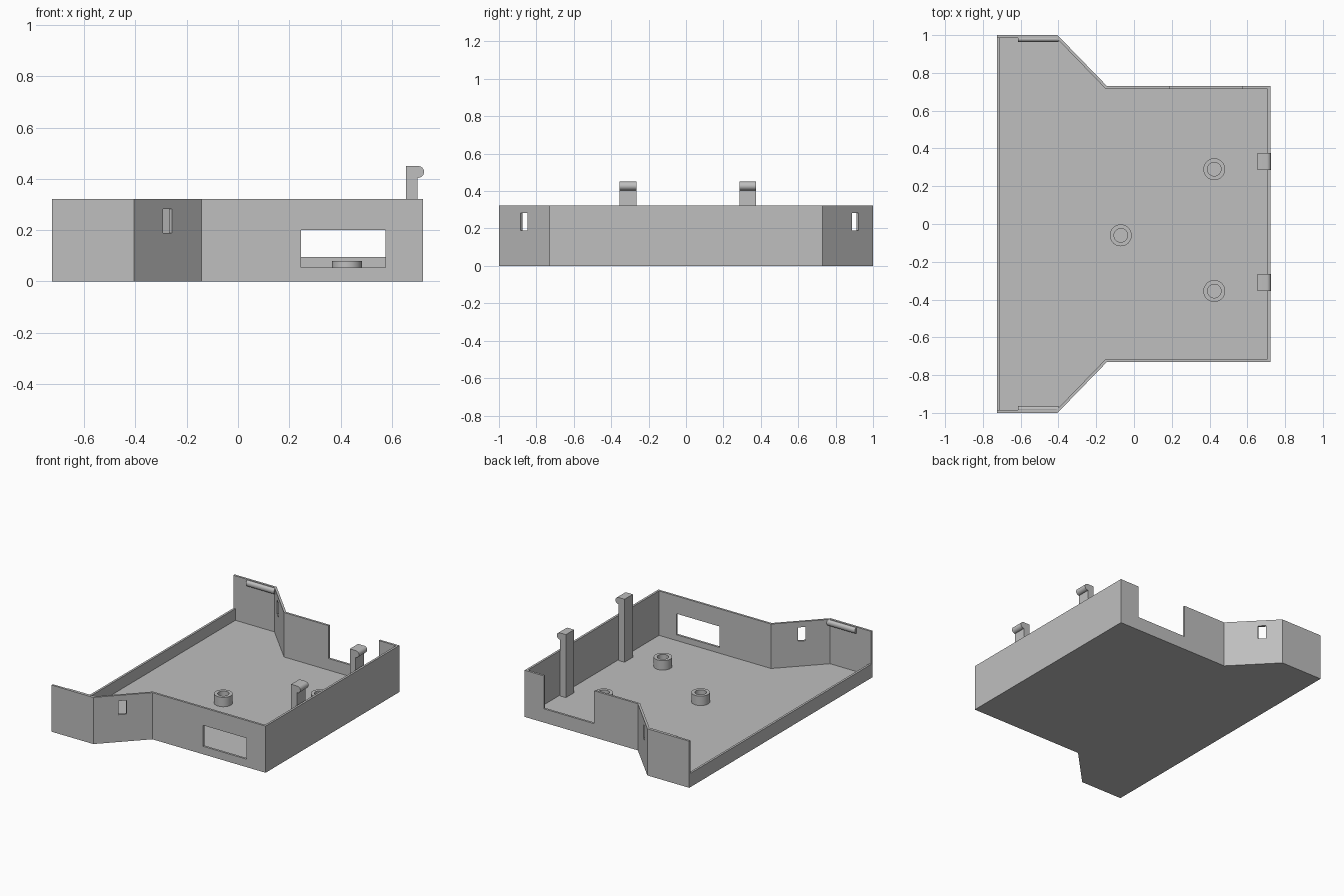
import bpy, bmesh, math
from mathutils import Vector, Matrix

cube = bpy.data.objects.get("Cube")
if cube:
    bpy.data.objects.remove(cube)

grey = bpy.data.materials.new("light grey plastic")
grey.use_nodes = True
COLOUR = (0.52, 0.52, 0.52, 1)
grey.diffuse_color = COLOUR
grey.node_tree.nodes["Principled BSDF"].inputs["Base Color"].default_value = COLOUR

WALL, FLOOR, LOW, TOP = 0.015, 0.015, 0.095, 0.322


def finish(name, bm):
    bmesh.ops.recalc_face_normals(bm, faces=bm.faces)
    mesh = bpy.data.meshes.new(name)
    bm.to_mesh(mesh)
    bm.free()
    mesh.materials.append(grey)
    ob = bpy.data.objects.new(name, mesh)
    bpy.context.collection.objects.link(ob)
    return ob


def prism(name, points, shift):
    """Extrude a closed loop of 3D points along a vector."""
    bm = bmesh.new()
    face = bm.faces.new([bm.verts.new(p) for p in points])
    new = bmesh.ops.extrude_face_region(bm, geom=[face])["geom"]
    bmesh.ops.translate(bm, vec=shift,
                        verts=[v for v in new if isinstance(v, bmesh.types.BMVert)])
    return finish(name, bm)


def box(name, x0, x1, y0, y1, z0, z1):
    pts = [(x0, y0, z0), (x1, y0, z0), (x1, y1, z0), (x0, y1, z0)]
    return prism(name, pts, (0, 0, z1 - z0))


def cut(target, cutter):
    mod = target.modifiers.new("cut", "BOOLEAN")
    mod.operation, mod.solver, mod.object = "DIFFERENCE", "EXACT", cutter
    bpy.context.view_layer.objects.active = target
    bpy.ops.object.modifier_apply(modifier=mod.name)
    bpy.data.objects.remove(cutter)


def smooth(ob):
    bpy.ops.object.select_all(action="DESELECT")
    ob.select_set(True)
    bpy.context.view_layer.objects.active = ob
    bpy.ops.object.shade_smooth_by_angle(angle=math.radians(35))


def inset(loop, d):
    """Offset a counter-clockwise outline inwards with mitred corners."""
    out = []
    for i, p in enumerate(loop):
        a = (p - loop[i - 1]).normalized()
        b = (loop[(i + 1) % len(loop)] - p).normalized()
        na, nb = Vector((-a.y, a.x)), Vector((-b.y, b.x))
        out.append(p + (na + nb) * d / (1 + na.dot(nb)))
    return out


# Tray: flared outline, hollowed out
half = [Vector(p) for p in ((-0.725, -1), (-0.405, -1), (-0.143, -0.73), (0.722, -0.73))]
outline = half + [Vector((p.x, -p.y)) for p in reversed(half)]
tray = prism("tray", [(p.x, p.y, 0) for p in outline], (0, 0, TOP))
cut(tray, prism("hollow", [(p.x, p.y, FLOOR) for p in inset(outline, WALL)], (0, 0, 1)))

# Low side, front window and back notch
cut(tray, box("low_side", -0.8, -0.725 + WALL, -1 + WALL, 1 - WALL, LOW, 1))
cut(tray, box("window", 0.245, 0.575, -0.8, -0.65, 0.055, 0.2))
cut(tray, box("notch", 0.19, 0.575, 0.65, 0.8, LOW, 1))

# Slots through the slanted walls
for x, y, side in ((-0.275, -0.866, 1), (-0.313, 0.905, -1)):
    slot = box("slot", -0.025, 0.025, -0.06, 0.06, 0.188, 0.283)
    slot.data.transform(Matrix.Translation((x, y, 0))
                        @ Matrix.Rotation(side * math.radians(45.9), 4, "Z"))
    cut(tray, slot)

# Ridges inside the tall end walls
for name, side in (("front_ridge", -1), ("back_ridge", 1)):
    ring = [math.tau * i / 20 for i in range(20)]
    pts = [(-0.615, side * 0.984 + 0.0155 * math.cos(a) - side * 0.005,
            0.3 + 0.02 * math.sin(a)) for a in ring]
    smooth(prism(name, pts, (0.215, 0, 0)))

# Snap hooks: upright post with a rounded lip over the wall
for name, y in (("front_hook", -0.355), ("back_hook", 0.285)):
    lip = [(0.702 + 0.023 * math.cos(a), 0.427 + 0.023 * math.sin(a))
           for a in (math.pi * (i / 12 - 0.5) for i in range(13))]
    profile = [(0.655, FLOOR), (0.7, FLOOR), (0.7, 0.404)] + lip + [(0.655, 0.45)]
    smooth(prism(name, [(x, y, z) for x, z in profile], (0, 0.09, 0)))

# Hollow screw standoffs
for i, (x, y) in enumerate(((-0.07, -0.06), (0.425, 0.29), (0.425, -0.355))):
    bm = bmesh.new()
    rings = []
    for r, z in ((0.058, FLOOR), (0.058, 0.08), (0.036, 0.08), (0.036, FLOOR)):
        rings.append([bm.verts.new((x + r * math.cos(math.tau * k / 32),
                                    y + r * math.sin(math.tau * k / 32), z))
                      for k in range(32)])
    for a, b in zip(rings, rings[1:] + rings[:1]):
        for k in range(32):
            n = (k + 1) % 32
            bm.faces.new((a[k], a[n], b[n], b[k]))
    smooth(finish(f"standoff_{i + 1}", bm))
